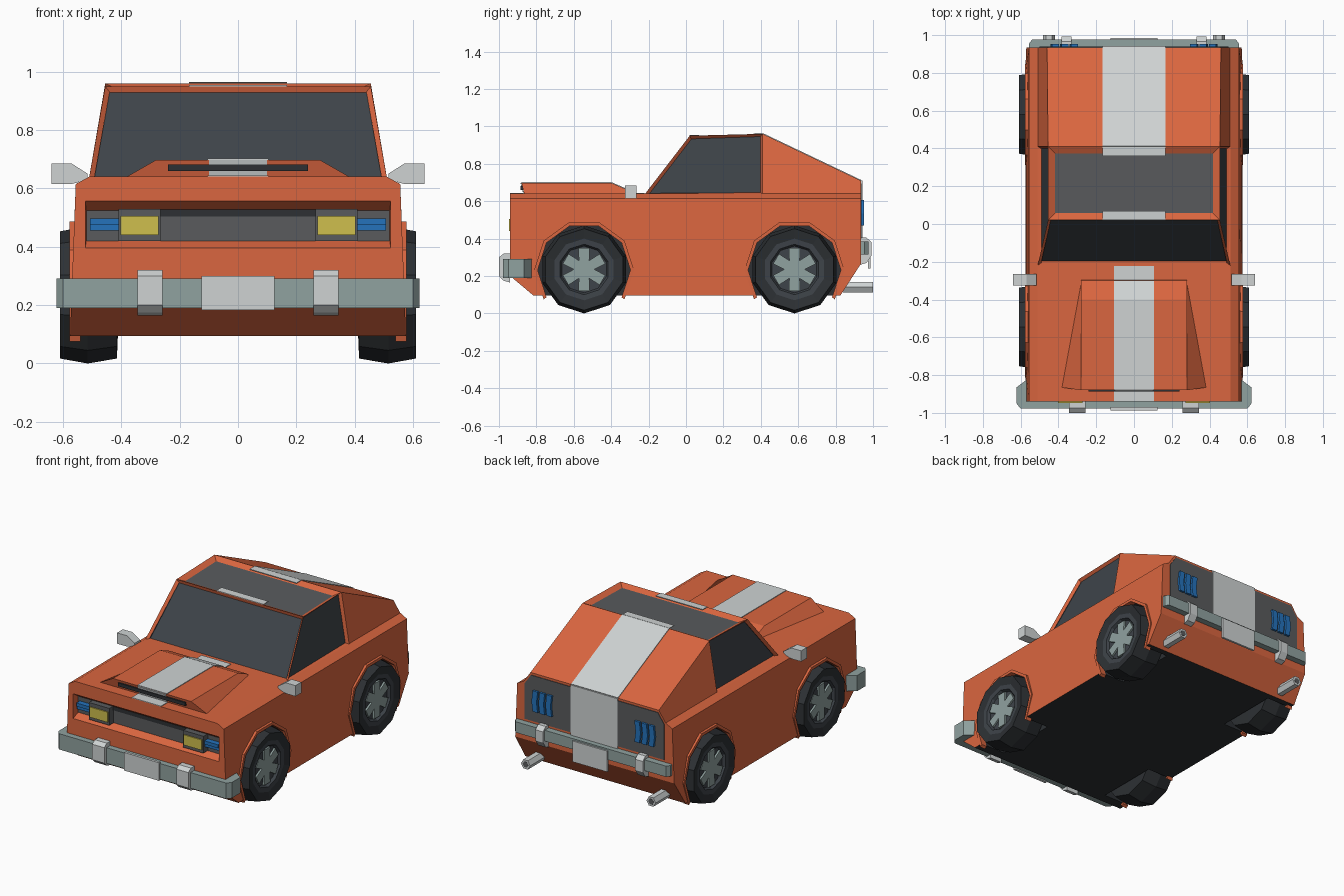
import bpy, bmesh, math
from mathutils import Vector

if "Cube" in bpy.data.objects:
    bpy.data.objects.remove(bpy.data.objects["Cube"])


def material(name, r, g, b):
    m = bpy.data.materials.new(name)
    m.diffuse_color = (r, g, b, 1)
    m.use_nodes = True
    m.node_tree.nodes["Principled BSDF"].inputs["Base Color"].default_value = m.diffuse_color
    return m


ORANGE = material("orange paint", .70, .132, .05)
WHITE = material("white paint", .62, .65, .65)
STEEL = material("bumper steel", .28, .36, .35)
GLASS = material("dark glass", .048, .057, .067)
TRIM = material("grey trim", .10, .105, .11)
RUBBER = material("black rubber", .026, .030, .034)
YELLOW = material("yellow lamp", .62, .52, .075)
BLUE = material("blue lamp", .018, .17, .50)


def build(name, verts, faces, mats, rule=None):
    """Mesh object from points; rule(face) picks the material slot."""
    bm = bmesh.new()
    vs = [bm.verts.new(v) for v in verts]
    for f in faces:
        bm.faces.new([vs[i] for i in f])
    bmesh.ops.recalc_face_normals(bm, faces=bm.faces[:])
    bm.normal_update()
    if rule:
        for f in bm.faces:
            f.material_index = rule(f)
    me = bpy.data.meshes.new(name)
    bm.to_mesh(me)
    bm.free()
    for m in mats if isinstance(mats, list) else [mats]:
        me.materials.append(m)
    ob = bpy.data.objects.new(name, me)
    bpy.context.scene.collection.objects.link(ob)
    return ob


def loft(name, a, b, mats, rule=None):
    """Closed solid between two matching point loops."""
    n = len(a)
    faces = [(i, (i + 1) % n, n + (i + 1) % n, n + i) for i in range(n)]
    faces += [tuple(range(n)), tuple(range(n, 2 * n))]
    return build(name, a + b, faces, mats, rule)


def prism(name, pts, axis, t0, t1, mats, rule=None):
    def place(p, t):
        q = list(p)
        q.insert("xyz".index(axis), t)
        return tuple(q)
    return loft(name, [place(p, t0) for p in pts], [place(p, t1) for p in pts], mats, rule)


def box(name, x0, x1, y0, y1, z0, z1, mat):
    return prism(name, [(x0, z0), (x1, z0), (x1, z1), (x0, z1)], "y", y0, y1, mat)


def stripe(name, hw, p, q, mat=WHITE, t=.004):
    """Thin painted band of half width hw from (y,z) p to q."""
    d = Vector((q[0] - p[0], q[1] - p[1])).normalized() * t
    n = (-d.y, d.x)
    prof = [p, q, (q[0] + n[0], q[1] + n[1]), (p[0] + n[0], p[1] + n[1])]
    return prism(name, prof, "x", -hw, hw, mat)


def polar(cy, cz, r, deg):
    a = math.radians(deg)
    return (cy + r * math.cos(a), cz + r * math.sin(a))


def cut(target, cutter):
    cutter.hide_render = True
    m = target.modifiers.new("cut", "BOOLEAN")
    m.operation, m.solver, m.object = "DIFFERENCE", "EXACT", cutter
    bpy.context.view_layer.objects.active = target
    bpy.ops.object.modifier_apply(modifier="cut")
    bpy.data.objects.remove(cutter)


# lower body: side profile (half width, y, z) with a narrow sloped shoulder
prof = [(.575, -.815, .095), (.572, -.94, .20), (.556, -.94, .615), (.51, -.94, .64),
        (.51, .935, .64), (.556, .935, .615), (.57, .935, .265), (.575, .825, .095)]
verts = [(s * x, y, z) for s in (-1, 1) for x, y, z in prof]
faces = [(i, (i + 1) % 8, 8 + (i + 1) % 8, 8 + i) for i in range(8)]
faces += [(0 + o, 1 + o, 2 + o, 5 + o, 6 + o, 7 + o) for o in (0, 8)]
faces += [(2 + o, 3 + o, 4 + o, 5 + o) for o in (0, 8)]
body_mats = [ORANGE, RUBBER, TRIM]
body = build("body", verts, faces, body_mats, lambda f: 1 if f.normal.z < -.95 else 0)

# wheel arches with flared rims
AXLES, CZ = (-.545, .58), .232
for cy in AXLES:
    for s in (-1, 1):
        ring = [polar(cy, CZ, .25, 36 * k) for k in range(10)]
        cut(body, prism("arch_cutter", ring, "x", s * .40, s * .75, body_mats, lambda f: 1))
        angles = range(-36, 217, 36)
        arc = [polar(cy, CZ, .267, a) for a in angles] + [polar(cy, CZ, .248, a) for a in reversed(angles)]
        prism("arch_flare", arc, "x", s * .54, s * .578, ORANGE)

# recessed nose panel
cut(body, loft("nose_cutter",
               [(-.525, -.96, .385), (.525, -.96, .385), (.525, -.96, .57), (-.525, -.96, .57)],
               [(-.52, -.895, .42), (.52, -.895, .42), (.52, -.895, .525), (-.52, -.895, .525)],
               body_mats, lambda f: 2 if f.calc_center_median().y > -.9 else 0))

# cabin, with windows and sunroof as sunk inset faces
sec = [(.51, -.22, .638), (.455, .02, .95), (.455, .41, .96), (.51, .41, .638),
       (.46, .935, .71), (.51, .935, .638)]
verts = [(s * x, y, z) for s in (-1, 1) for x, y, z in sec]
faces = [(a, b, b + 6, a + 6) for a, b in ((0, 1), (1, 2), (2, 4), (4, 5), (5, 3), (3, 0))]
faces += [f for o in (0, 6) for f in ((o, o + 1, o + 2, o + 3), (o + 3, o + 2, o + 4, o + 5))]
cabin = build("cabin", verts, faces, [ORANGE, GLASS, TRIM])
bm = bmesh.new()
bm.from_mesh(cabin.data)
jobs = []
for f in bm.faces:
    c, n = f.calc_center_median(), f.normal
    if n.y < -.5:
        jobs.append((f, .018, 1))
    elif abs(n.x) > .7 and c.y < .4:
        jobs.append((f, .016, 1))
    elif n.z > .95:
        jobs.append((f, .052, 2))
for f, border, slot in jobs:
    bmesh.ops.inset_individual(bm, faces=[f], thickness=border, depth=-.018)
    f.material_index = slot
bm.to_mesh(cabin.data)
bm.free()

# bonnet scoop and its slot
build("bonnet_scoop",
      [(s * x, y, z) for s in (-1, 1) for x, y, z in
       ((.385, -.865, .638), (.28, -.88, .698), (.28, -.40, .698), (.28, -.30, .655), (.28, -.295, .638))],
      [(0, 1, 6, 5), (1, 2, 7, 6), (2, 3, 8, 7), (3, 4, 9, 8), (4, 0, 5, 9),
       (0, 1, 2, 3, 4), (5, 6, 7, 8, 9)], ORANGE)
stripe("scoop_front_stripe", .10, (-.867, .642), (-.881, .698))
box("scoop_slot", -.24, .24, -.886, -.868, .66, .682, RUBBER)

# racing stripes
for p, q in (((-.94, .64), (-.87, .64)), ((-.88, .698), (-.40, .698)),
             ((-.40, .698), (-.30, .655)), ((-.30, .64), (-.222, .64))):
    stripe("bonnet_stripe", .105, p, q)
for p, q in (((.02, .95), (.07, .951)), ((.36, .959), (.41, .96)), ((.41, .96), (.935, .71))):
    stripe("roof_stripe", .168, p, q)

# tail panel
prism("tail_panel", [(-.50, .40), (.50, .40), (.50, .63), (.455, .695), (-.455, .695), (-.50, .63)],
      "y", .93, .939, TRIM)
box("tail_stripe", -.168, .168, .935, .943, .38, .71, WHITE)

# grille band, lamps, mirrors, bumper guards and exhausts, left and right
box("grille_shadow", -.265, .265, -.90, -.892, .503, .528, RUBBER)
for s in (-1, 1):
    box("headlamp_housing", s * .265, s * .41, -.94, -.89, .42, .53, TRIM)
    box("headlamp", s * .272, s * .402, -.947, -.93, .44, .506, YELLOW)
    box("side_lamp_upper", s * .41, s * .508, -.93, -.89, .475, .497, BLUE)
    box("side_lamp_lower", s * .41, s * .508, -.922, -.89, .455, .475, BLUE)
    for x in (.315, .365, .415):
        outline = [(s * (x + dx), z) for dx, z in
                   ((-.018, .47), (.018, .47), (.026, .535), (.018, .605), (-.018, .605), (-.010, .535))]
        prism("tail_lamp", outline, "y", .93, .953, BLUE)
    prism("door_mirror", [(s * x, z) for x, z in
                          ((.64, .685), (.57, .685), (.515, .65), (.515, .63), (.57, .615), (.64, .615))],
          "y", -.325, -.265, WHITE)
    prism("front_guard", [(-.94, .165), (-.975, .175), (-1, .20), (-1, .30), (-.975, .32), (-.94, .32)],
          "x", s * .258, s * .345, WHITE)
    prism("rear_guard", [(.93, .26), (.965, .27), (.992, .31), (.992, .38), (.965, .405), (.93, .405)],
          "x", s * .33, s * .385, WHITE)
    hexa = [polar(s * .45, .14, .033, 60 * k) for k in range(6)]
    prism("exhaust_pipe", hexa, "y", .84, 1.0, WHITE)
    prism("exhaust_hole", [polar(s * .45, .14, .02, 60 * k) for k in range(6)], "y", .99, 1.001, TRIM)

# bumpers and blank plates
half = [(.555, -.815), (.622, -.865), (.622, -.95), (.60, -.978)]
outline = half + [(-x, y) for x, y in reversed(half)]
prism("front_bumper", outline + [(-.54, -.92), (.54, -.92)], "z", .19, .292, STEEL)
box("front_plate", -.125, .125, -.987, -.97, .183, .30, WHITE)
prism("rear_bumper", [(-.556, .92), (.556, .92), (.556, .955), (.54, .976), (-.54, .976), (-.556, .955)],
      "z", .315, .385, STEEL)
box("rear_plate", -.125, .125, .972, .986, .24, .375, WHITE)

# wheels: ten-sided crowned tyres, sunk rims, six spokes
rings = [(.41, .10), (.415, .218), (.515, .235), (.61, .218), (.60, .165), (.598, .135), (.58, .125)]
for cy in AXLES:
    for s in (-1, 1):
        verts = [(s * x, *polar(cy, .235, r, -90 + 36 * k)) for x, r in rings for k in range(10)]
        faces = [(10 * j + k, 10 * j + (k + 1) % 10, 10 * j + 10 + (k + 1) % 10, 10 * j + 10 + k)
                 for j in range(len(rings) - 1) for k in range(10)]
        last = 10 * (len(rings) - 1)
        faces += [tuple(range(10)), tuple(range(last, last + 10))]
        build("wheel", verts, faces, [RUBBER, GLASS],
              lambda f: 1 if abs(f.calc_center_median().x) > .578
              and math.hypot(f.calc_center_median().y - cy, f.calc_center_median().z - .235) < .16 else 0)
        for k in range(6):
            a = 90 + 60 * k
            spoke = [polar(cy, .235, .03, a - 60), polar(cy, .235, .118, a - 15),
                     polar(cy, .235, .118, a + 15), polar(cy, .235, .03, a + 60), (cy, .235)]
            prism("wheel_spoke", spoke, "x", s * .575, s * .592, STEEL)
